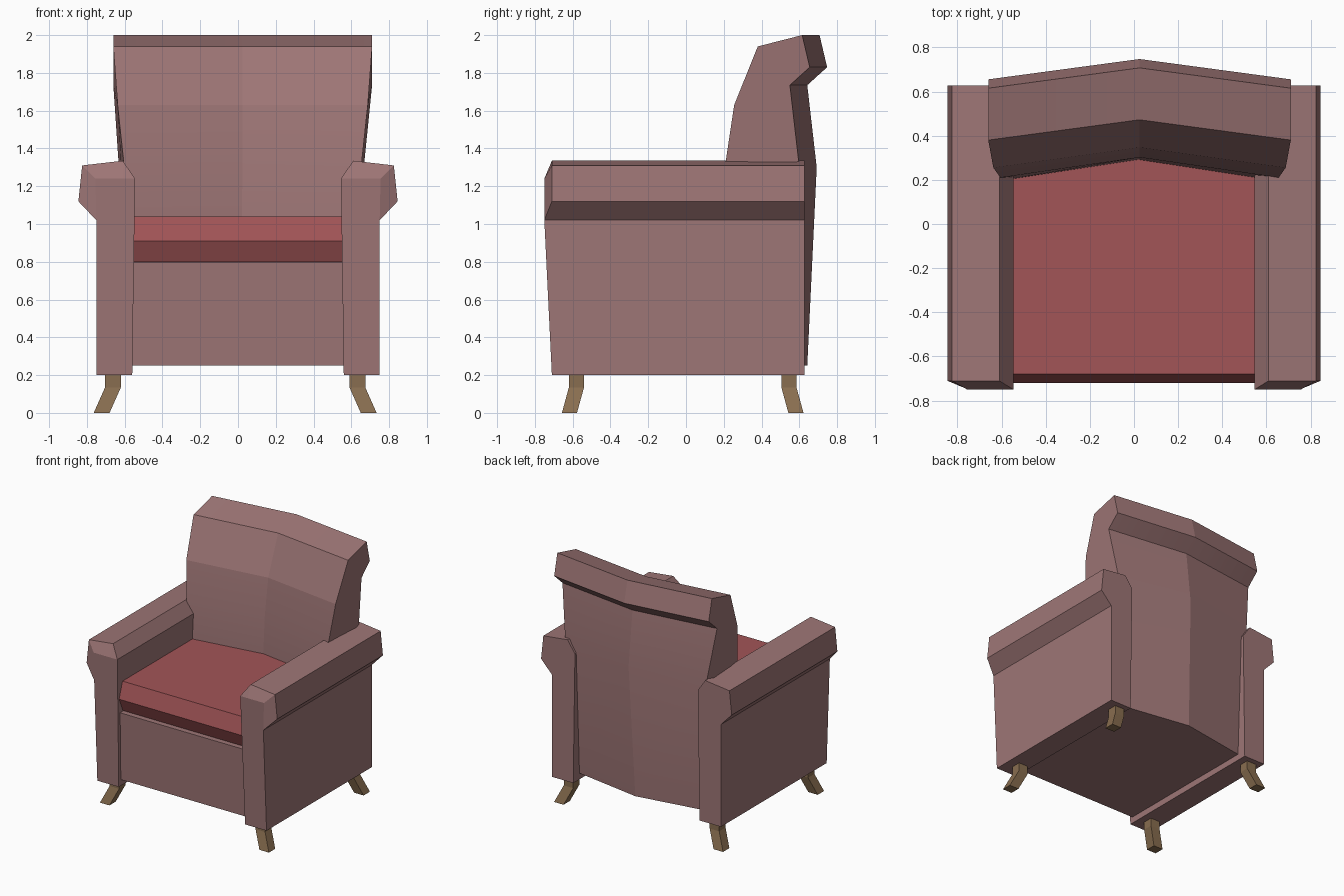
import bpy, bmesh, math

if "Cube" in bpy.data.objects:
    bpy.data.objects.remove(bpy.data.objects["Cube"])


def material(name, color):
    m = bpy.data.materials.new(name)
    m.diffuse_color = (*color, 1)
    m.use_nodes = True
    m.node_tree.nodes["Principled BSDF"].inputs["Base Color"].default_value = m.diffuse_color
    return m


FABRIC = material("dusty_fabric", (0.34, 0.18, 0.18))
RED = material("red_fabric", (0.36, 0.09, 0.095))
WOOD = material("wood", (0.25, 0.155, 0.08))


def build(name, verts, faces, mat):
    bm = bmesh.new()
    vs = [bm.verts.new(v) for v in verts]
    for f in faces:
        bm.faces.new([vs[i] for i in f])
    bmesh.ops.recalc_face_normals(bm, faces=bm.faces)
    me = bpy.data.meshes.new(name)
    bm.to_mesh(me)
    bm.free()
    me.materials.append(mat)
    ob = bpy.data.objects.new(name, me)
    bpy.context.collection.objects.link(ob)
    return ob


def loft(name, rings, mat):
    """Join equal-length rings of points and close both ends."""
    n = len(rings[0])
    verts = [p for r in rings for p in r]
    faces = [(k * n + i, k * n + (i + 1) % n, (k + 1) * n + (i + 1) % n, (k + 1) * n + i)
             for k in range(len(rings) - 1) for i in range(n)]
    last = (len(rings) - 1) * n
    faces += [tuple(range(n)), tuple(range(last, last + n))]
    return build(name, verts, faces, mat)


def extrude_x(name, profile, half, mat):
    return loft(name, [[(x, y, z) for y, z in profile] for x in (-half, half)], mat)


# Arms: rolled outline (x, z, front y) run to a flat back, chamfered front
outline = [(0.56, 0.2, -0.71), (0.75, 0.2, -0.71), (0.75, 1.02, -0.75), (0.845, 1.12, -0.71),
           (0.825, 1.31, -0.71), (0.61, 1.335, -0.71), (0.545, 1.24, -0.75)]
n = len(outline)
for side, s in (("left", -1), ("right", 1)):
    verts = [(s * x, y, z) for x, z, y in outline]
    verts += [(s * x, 0.628, z) for x, z, y in outline]
    verts += [(s * 0.755, -0.75, 1.24), (s * 0.61, -0.75, 1.24)]
    faces = [(i, (i + 1) % n, n + (i + 1) % n, n + i) for i in range(n)]
    faces += [tuple(range(n, 2 * n)), (0, 1, 2, 14, 15, 6),
              (2, 3, 4, 14), (14, 4, 5, 15), (15, 5, 6)]
    build(side + "_arm", verts, faces, FABRIC)

# Base under the cushion
extrude_x("seat_base", [(-0.685, 0.25), (-0.705, 0.795), (0.28, 0.795), (0.28, 0.25)], 0.558, FABRIC)

# Cushion with a creased front edge
extrude_x("seat_cushion", [(-0.67, 0.8), (-0.72, 0.91), (-0.68, 1.04), (0.32, 1.04), (0.32, 0.8)],
          0.552, RED)

# Backrest: side profile (y, z, left x, right x), bowed backwards in the middle
profile = [(0.18, 0.25, -0.56, 0.56), (0.20, 1.04, -0.58, 0.62), (0.21, 1.33, -0.605, 0.655),
           (0.255, 1.63, -0.637, 0.687), (0.38, 1.94, -0.66, 0.71), (0.615, 2.0, -0.66, 0.71),
           (0.655, 1.83, -0.66, 0.71), (0.55, 1.735, -0.66, 0.71), (0.60, 1.30, -0.60, 0.65),
           (0.55, 0.25, -0.56, 0.56)]
back = loft("backrest", [[(l, y, z) for y, z, l, r in profile],
                         [((l + r) / 2, y + 0.092, z) for y, z, l, r in profile],
                         [(r, y, z) for y, z, l, r in profile]], FABRIC)
bpy.context.view_layer.objects.active = back
back.select_set(True)
bpy.ops.object.shade_smooth_by_angle(angle=math.radians(12))
back.select_set(False)

# Splayed legs: square section, straight top and kicked-out foot
for sx, cx, xn in ((-1, -0.662, "left"), (1, 0.632, "right")):
    for sy, cy, yn in ((-1, -0.58, "front"), (1, 0.545, "back")):
        rings = []
        for z, dx, dy in ((0.21, 0, 0), (0.135, 0, 0), (0, 0.06, 0.037)):
            x, y = cx + sx * dx, cy + sy * dy
            rings.append([(x + a * 0.042, y + b * 0.04, z)
                          for a, b in ((-1, -1), (1, -1), (1, 1), (-1, 1))])
        loft(f"{yn}_{xn}_leg", rings, WOOD)
